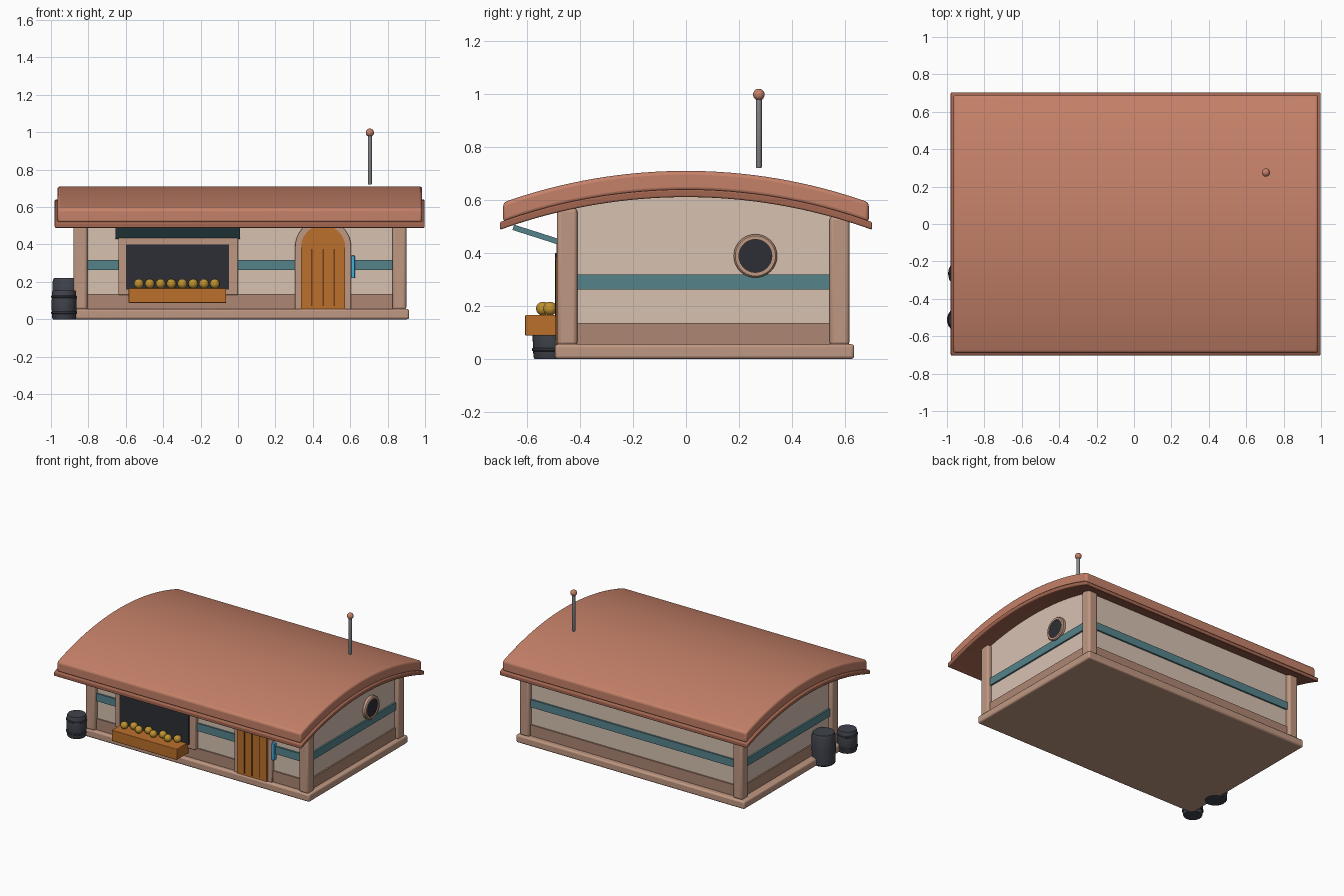
import bpy, bmesh, math
from mathutils import Matrix, Vector

if "Cube" in bpy.data.objects:
    bpy.data.objects.remove(bpy.data.objects["Cube"])


def material(name, rgb):
    m = bpy.data.materials.new(name)
    m.diffuse_color = (*rgb, 1)
    m.use_nodes = True
    m.node_tree.nodes["Principled BSDF"].inputs["Base Color"].default_value = m.diffuse_color
    return m


ROOF = material("clay_roof", (0.56, 0.22, 0.14))
LIP = material("dark_clay", (0.36, 0.13, 0.08))
WALL = material("plaster", (0.68, 0.54, 0.44))
TRIM = material("tan_trim", (0.52, 0.31, 0.22))
SKIRT = material("brown_skirt", (0.42, 0.24, 0.17))
TEAL = material("teal", (0.09, 0.23, 0.26))
WOOD = material("orange_wood", (0.50, 0.16, 0.025))
GROOVE = material("dark_wood", (0.16, 0.05, 0.01))
DARK = material("dark_glass", (0.026, 0.028, 0.036))
GOLD = material("gold_fruit", (0.52, 0.29, 0.03))
BLUE = material("blue_light", (0.06, 0.42, 0.70))
METAL = material("grey_metal", (0.25, 0.26, 0.28))
BARREL = material("barrel_grey", (0.05, 0.055, 0.07))


def finish(name, bm, mat, bevel=0.0, smooth=True):
    bmesh.ops.recalc_face_normals(bm, faces=bm.faces)
    me = bpy.data.meshes.new(name)
    bm.to_mesh(me)
    bm.free()
    ob = bpy.data.objects.new(name, me)
    bpy.context.collection.objects.link(ob)
    me.materials.append(mat)
    if bevel:
        b = ob.modifiers.new("bevel", 'BEVEL')
        b.width, b.segments, b.limit_method = bevel, 3, 'ANGLE'
        b.angle_limit = math.radians(40)
    if smooth:
        bpy.ops.object.select_all(action='DESELECT')
        ob.select_set(True)
        bpy.context.view_layer.objects.active = ob
        bpy.ops.object.shade_smooth_by_angle(angle=math.radians(35))
    return ob


def box(name, x, y, z, mat, bevel=0.0):
    bm = bmesh.new()
    size = Matrix.Diagonal((x[1] - x[0], y[1] - y[0], z[1] - z[0], 1))
    mid = Matrix.Translation((sum(x) / 2, sum(y) / 2, sum(z) / 2))
    bmesh.ops.create_cube(bm, size=1, matrix=mid @ size)
    return finish(name, bm, mat, bevel, bevel > 0)


def prism(name, pts, axis, lo, hi, mat, bevel=0.0):
    """Extrude a closed profile: axis x takes (y, z) points, axis y takes (x, z)."""
    bm = bmesh.new()
    put = (lambda a, b: (lo, a, b)) if axis == 'x' else (lambda a, b: (a, lo, b))
    f = bm.faces.new([bm.verts.new(put(a, b)) for a, b in pts])
    move = Vector((hi - lo, 0, 0)) if axis == 'x' else Vector((0, hi - lo, 0))
    r = bmesh.ops.extrude_face_region(bm, geom=[f])
    bmesh.ops.translate(bm, vec=move, verts=[v for v in r['geom'] if isinstance(v, bmesh.types.BMVert)])
    return finish(name, bm, mat, bevel)


def lathe(name, profile, center, mat, axis='z', n=32):
    """Spin (radius, height) points around an axis."""
    bm = bmesh.new()
    rot = Matrix.Rotation(math.pi / 2, 4, 'Y') if axis == 'x' else Matrix()
    rings = []
    for r, h in profile:
        ring = []
        for i in range(n):
            a = 2 * math.pi * i / n
            p = Vector((r * math.cos(a), r * math.sin(a), h))
            ring.append(bm.verts.new(rot @ p + Vector(center)))
        rings.append(ring)
    for p, q in zip(rings, rings[1:]):
        for i in range(n):
            bm.faces.new((p[i], p[(i + 1) % n], q[(i + 1) % n], q[i]))
    bm.faces.new(rings[0])
    bm.faces.new(rings[-1])
    return finish(name, bm, mat)


def ball(name, center, r, mat):
    bm = bmesh.new()
    bmesh.ops.create_uvsphere(bm, u_segments=20, v_segments=12, radius=r,
                              matrix=Matrix.Translation(center))
    return finish(name, bm, mat)


def arc(y0, y1, apex, n=32):
    """Points on the curved roof line, sagging 0.12 at the eaves."""
    R = 2.06
    ys = [y0 + (y1 - y0) * i / n for i in range(n + 1)]
    return [(y, apex - R + math.sqrt(R * R - y * y)) for y in ys]


def arch(cx, r, z0, spring, n=24):
    return [(cx + r, z0)] + [(cx + r * math.cos(math.pi * i / n), spring + r * math.sin(math.pi * i / n))
                             for i in range(n + 1)] + [(cx - r, z0)]


# Base, walls and bands
box("base_slab", (-0.91, 0.915), (-0.495, 0.635), (0, 0.056), TRIM, 0.012)
prism("walls", [(0.585, 0.05), (-0.455, 0.05)] + arc(-0.455, 0.585, 0.62), 'x', -0.85, 0.87, WALL)
box("skirting", (-0.86, 0.88), (-0.465, 0.595), (0.05, 0.135), SKIRT)
box("stripe", (-0.862, 0.882), (-0.467, 0.597), (0.263, 0.318), TEAL)

# Corner posts
for sx, x in (("left", (-0.88, -0.805)), ("right", (0.825, 0.90))):
    for sy, y, top in (("front", (-0.487, -0.41)), ("back", (0.542, 0.617))) and (
            ("front", (-0.487, -0.41), 0.57), ("back", (0.542, 0.617), 0.54)):
        box(f"{sy}_{sx}_post", x, y, (0.05, top), TRIM, 0.015)

# Curved roof with a lip below it
prism("roof", arc(-0.69, 0.69, 0.71) + arc(0.69, -0.69, 0.635), 'x', -0.965, 0.985, ROOF, 0.014)
prism("roof_lip", arc(-0.703, 0.703, 0.64) + arc(0.703, -0.703, 0.611), 'x', -0.98, 0.998, LIP, 0.006)

# Arched door
prism("door_frame", arch(0.455, 0.15, 0.05, 0.385), 'y', -0.478, -0.44, TRIM, 0.005)
prism("door_arch", arch(0.455, 0.118, 0.055, 0.385), 'y', -0.486, -0.45, WOOD)
box("door_planks", (0.337, 0.573), (-0.491, -0.45), (0.057, 0.385), WOOD)
for i, x in enumerate((0.395, 0.455, 0.515)):
    box(f"door_groove_{i}", (x - 0.004, x + 0.004), (-0.493, -0.47), (0.07, 0.375), GROOVE)
box("door_light", (0.605, 0.625), (-0.482, -0.45), (0.22, 0.34), BLUE, 0.003)

# Serving window, raised shutter, counter and fruit
box("window_frame", (-0.64, 0.0), (-0.489, -0.44), (0.13, 0.45), TRIM, 0.006)
box("window_opening", (-0.60, -0.047), (-0.495, -0.46), (0.16, 0.40), DARK)
prism("shutter", [(-0.655, 0.487), (-0.47, 0.428), (-0.464, 0.448), (-0.649, 0.507)], 'x',
      -0.655, 0.01, TEAL)
box("counter", (-0.585, -0.063), (-0.607, -0.47), (0.088, 0.166), WOOD, 0.004)
for i in range(8):
    ball(f"fruit_{i}", (-0.53 + i * 0.058, -0.54 if i % 2 == 0 else -0.513, 0.19), 0.026, GOLD)

# Round side window
lathe("porthole_rim", [(0.082, -0.03), (0.082, 0.018), (0.076, 0.025), (0.062, 0.025), (0.062, 0.01)],
      (0.87, 0.262, 0.389), TRIM, 'x', 40)
lathe("porthole_glass", [(0.063, -0.02), (0.063, 0.018)], (0.87, 0.262, 0.389), DARK, 'x', 40)

# Antenna
lathe("antenna_rod", [(0.008, 0.72), (0.011, 0.725), (0.011, 0.985)], (0.705, 0.275, 0), METAL, n=16)
ball("antenna_tip", (0.705, 0.275, 0.998), 0.022, ROOF)

# Barrels by the left wall
lathe("tall_barrel", [(0.07, 0), (0.078, 0.01), (0.08, 0.11), (0.078, 0.2), (0.07, 0.222)],
      (-0.914, -0.265, 0), BARREL)
lathe("short_barrel", [(0.06, 0), (0.064, 0.008), (0.067, 0.078), (0.064, 0.145), (0.06, 0.155)],
      (-0.93, -0.512, 0), BARREL)
for i, z in enumerate((0.035, 0.12)):
    lathe(f"barrel_ring_{i}", [(0.066, z - 0.006), (0.07, z - 0.003), (0.07, z + 0.003), (0.066, z + 0.006)],
          (-0.93, -0.512, 0), BARREL)
